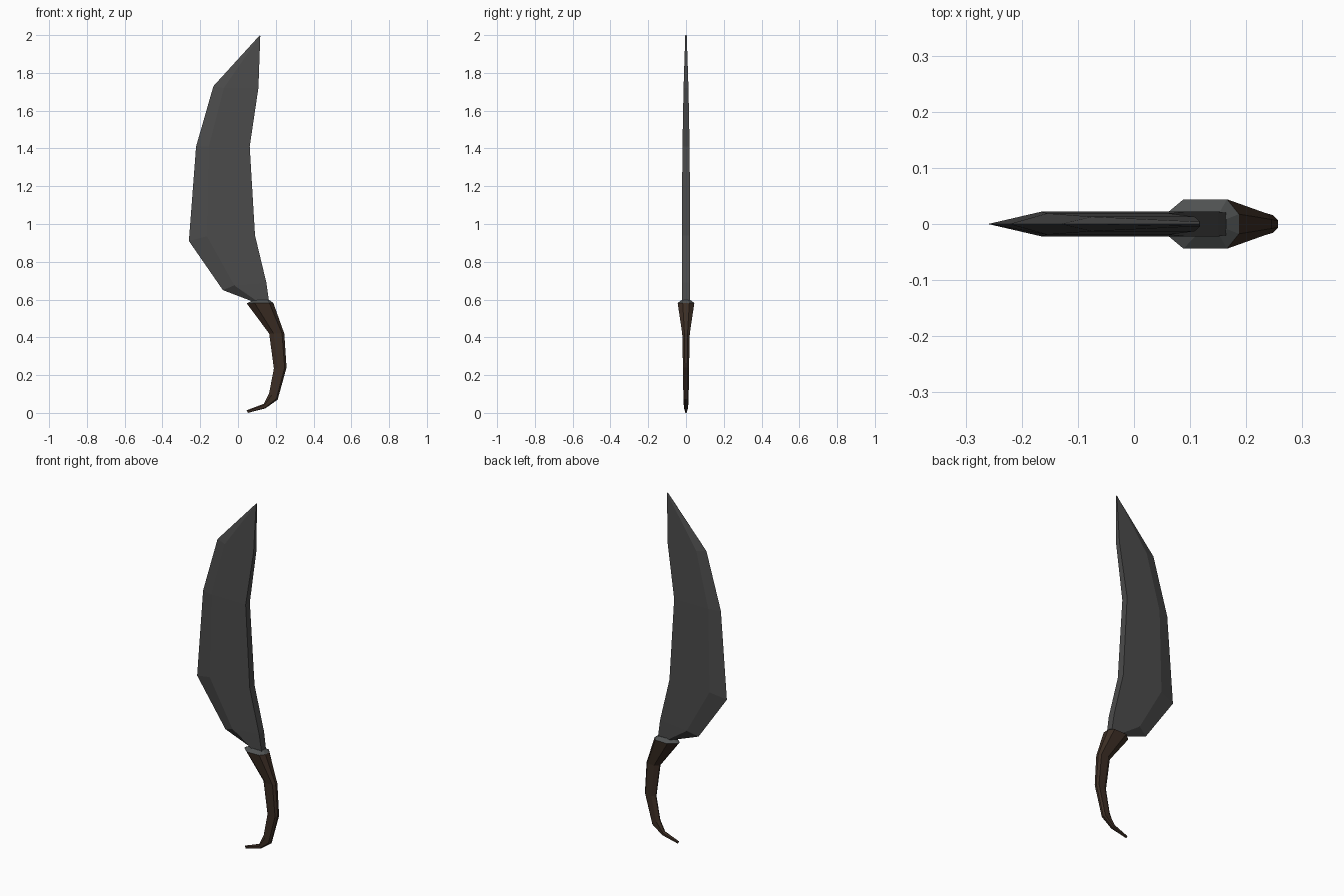
import bpy
import bmesh

if "Cube" in bpy.data.objects:
    bpy.data.objects.remove(bpy.data.objects["Cube"])


def material(name, rgb):
    m = bpy.data.materials.new(name)
    m.diffuse_color = (*rgb, 1)
    m.use_nodes = True
    m.node_tree.nodes["Principled BSDF"].inputs["Base Color"].default_value = m.diffuse_color
    return m


def loft(name, rings, mats):
    """Skin a list of equal-length point rings and cap both ends."""
    bm = bmesh.new()
    rows = [[bm.verts.new(p) for p in ring] for ring in rings]
    n = len(rows[0])
    for a, b in zip(rows, rows[1:]):
        for i in range(n):
            j = (i + 1) % n
            bm.faces.new((a[i], a[j], b[j], b[i]))
    bm.faces.new(rows[0])
    bm.faces.new(rows[-1])
    bmesh.ops.remove_doubles(bm, verts=bm.verts, dist=0.0005)
    bmesh.ops.recalc_face_normals(bm, faces=bm.faces)
    me = bpy.data.meshes.new(name)
    bm.to_mesh(me)
    bm.free()
    for m in mats:
        me.materials.append(m)
    ob = bpy.data.objects.new(name, me)
    bpy.context.collection.objects.link(ob)
    return ob


steel = material("dark steel", (0.07, 0.07, 0.07))
collar = material("collar grey", (0.08, 0.085, 0.085))
wood = material("dark brown grip", (0.045, 0.027, 0.018))

# Blade: cutting edge (x, z), bevel line (x, z), spine (x, z), half thickness
stations = [
    ((0.09, 0.585), (0.11, 0.585), (0.165, 0.585), 0.020),
    ((-0.08, 0.65), (-0.02, 0.675), (0.150, 0.69), 0.022),
    ((-0.26, 0.91), (-0.165, 0.935), (0.090, 0.94), 0.022),
    ((-0.222, 1.41), (-0.155, 1.41), (0.062, 1.41), 0.019),
    ((-0.13, 1.73), (-0.075, 1.72), (0.108, 1.72), 0.013),
    ((0.116, 2.0), (0.117, 1.998), (0.118, 1.995), 0.004),
]
blade_rings = []
for e, b, s, h in stations:
    blade_rings.append([(e[0], 0, e[1]), (b[0], -h, b[1]), (s[0], -h, s[1]),
                        (s[0], h, s[1]), (b[0], h, b[1])])
loft("blade", blade_rings, [steel])


# Handle: curved octagonal grip ending in a hooked tip
def octagon(inner, outer, h):
    def at(t, y):
        return (inner[0] + (outer[0] - inner[0]) * t, y,
                inner[1] + (outer[1] - inner[1]) * t)
    side = [(0, 0.2), (0.3, 1), (0.85, 1), (1, 0.4)]
    return ([at(t, -h * k) for t, k in side]
            + [at(t, h * k) for t, k in reversed(side)])


grip = [
    ((0.085, 0.598), (0.165, 0.598), 0.022),
    ((0.046, 0.580), (0.187, 0.582), 0.044),
    ((0.165, 0.42), (0.245, 0.42), 0.020),
    ((0.190, 0.235), (0.257, 0.24), 0.016),
    ((0.165, 0.105), (0.210, 0.07), 0.014),
    ((0.137, 0.048), (0.145, 0.024), 0.011),
    ((0.046, 0.014), (0.052, 0.0), 0.004),
]
handle = loft("handle", [octagon(*g) for g in grip], [wood, collar])
for f in handle.data.polygons:
    if f.center.z > 0.575:
        f.material_index = 1
